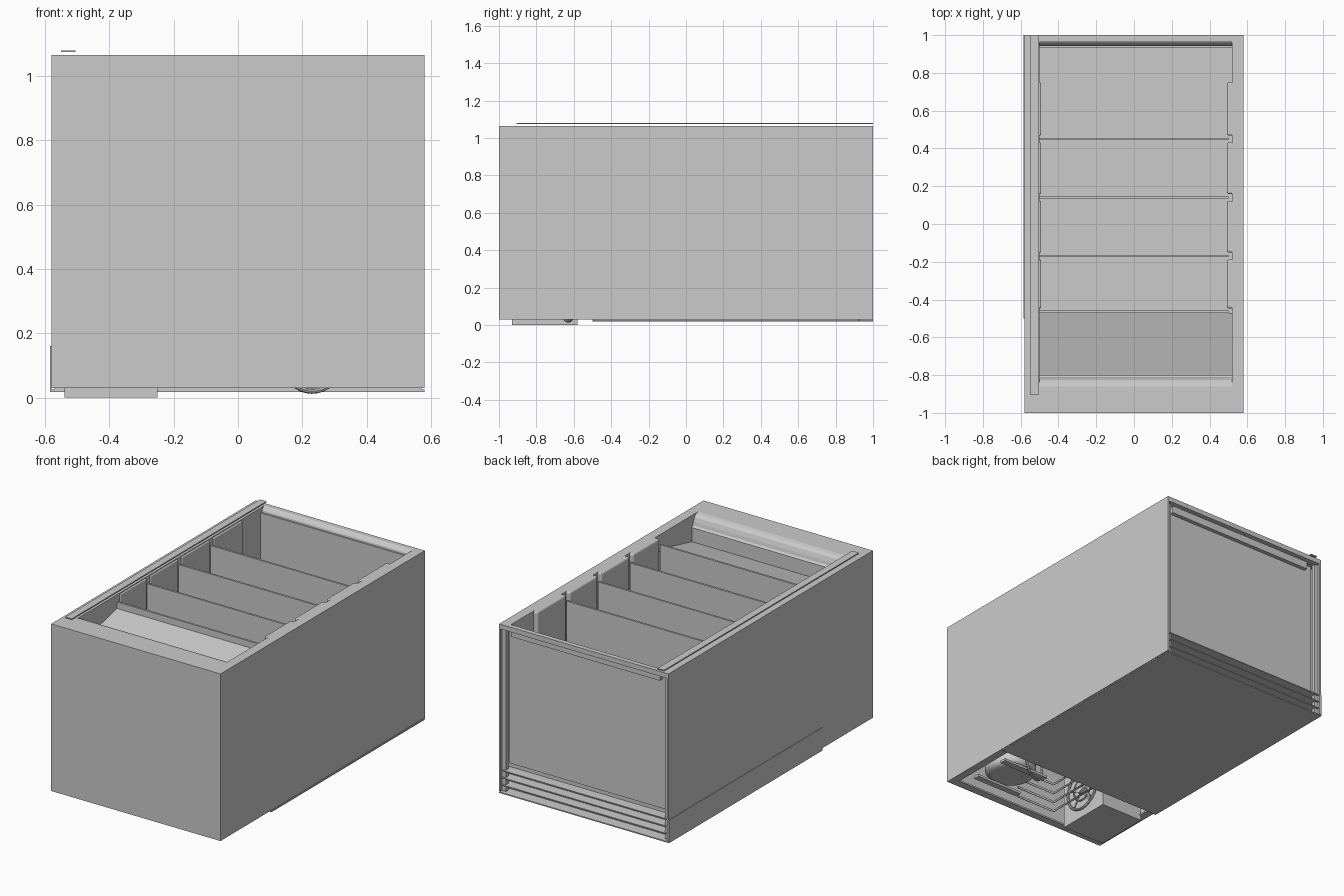
import bpy, bmesh, math
from mathutils import Matrix

if "Cube" in bpy.data.objects:
    bpy.data.objects.remove(bpy.data.objects["Cube"])


def box(name, x0, x1, y0, y1, z0, z1, bevel=0):
    bm = bmesh.new()
    bmesh.ops.create_cube(bm, size=1)
    bm.transform(Matrix.Translation(((x0 + x1) / 2, (y0 + y1) / 2, (z0 + z1) / 2))
                 @ Matrix.Diagonal((x1 - x0, y1 - y0, z1 - z0, 1)))
    me = bpy.data.meshes.new(name)
    bm.to_mesh(me)
    bm.free()
    ob = bpy.data.objects.new(name, me)
    bpy.context.collection.objects.link(ob)
    if bevel:
        m = ob.modifiers.new("bevel", 'BEVEL')
        m.width, m.segments = bevel, 3
    return ob


def extrude_x(name, pts, x0, x1):
    """Solid from a closed (y, z) profile, extruded along x."""
    bm = bmesh.new()
    f = bm.faces.new([bm.verts.new((x0, y, z)) for y, z in pts])
    r = bmesh.ops.extrude_face_region(bm, geom=[f])
    bmesh.ops.translate(bm, vec=(x1 - x0, 0, 0),
                        verts=[v for v in r["geom"] if isinstance(v, bmesh.types.BMVert)])
    bmesh.ops.recalc_face_normals(bm, faces=bm.faces)
    me = bpy.data.meshes.new(name)
    bm.to_mesh(me)
    bm.free()
    ob = bpy.data.objects.new(name, me)
    bpy.context.collection.objects.link(ob)
    return ob


def cylinder(name, loc, r, depth, rot=(0, 0, 0), bevel=0):
    bpy.ops.mesh.primitive_cylinder_add(vertices=32, radius=r, depth=depth, location=loc, rotation=rot)
    ob = bpy.context.object
    ob.name = name
    bpy.ops.object.shade_smooth_by_angle()
    if bevel:
        m = ob.modifiers.new("bevel", 'BEVEL')
        m.width, m.segments = bevel, 4
    return ob


def ring(name, loc, R, r, rot=(0, 0, 0)):
    bpy.ops.mesh.primitive_torus_add(major_radius=R, minor_radius=r, major_segments=32,
                                     minor_segments=8, location=loc, rotation=rot)
    bpy.context.object.name = name
    bpy.ops.object.shade_smooth_by_angle()


def tube(name, pts, r):
    cu = bpy.data.curves.new(name, 'CURVE')
    cu.dimensions, cu.bevel_depth, cu.bevel_resolution = '3D', r, 2
    sp = cu.splines.new('POLY')
    sp.points.add(len(pts) - 1)
    for p, c in zip(sp.points, pts):
        p.co = (*c, 1)
    bpy.context.collection.objects.link(bpy.data.objects.new(name, cu))


TOP = 1.065

# Outer shell: front, sides, rear returns
box("front_panel", -0.58, 0.58, -1, -0.985, 0.03, TOP)
for s, n in ((-1, "left"), (1, "right")):
    a, b = sorted((s * 0.58, s * 0.57))
    box(n + "_side_panel", a, b, -0.985, 1, 0.03, TOP)
    a, b = sorted((s * 0.57, s * 0.545))
    box(n + "_rear_post", a, b, 0.96, 0.985, 0.03, 1.03)
    a, b = sorted((s * 0.57, s * 0.53))
    box(n + "_bottom_flange", a, b, -0.985, -0.5, 0.03, 0.04)
box("front_bottom_flange", -0.57, 0.57, -0.985, -0.95, 0.03, 0.04)

# Top rim
box("left_rim", -0.57, -0.5, -0.86, 0.97, 1.03, TOP)
box("right_rim", 0.52, 0.57, -0.86, 0.97, 1.03, TOP)
box("rear_rim", -0.57, 0.57, 0.97, 1, 1.035, TOP)
box("sliding_strip", -0.55, -0.505, -0.905, 1, 1.074, 1.08)

# Rounded front and rear lips leading into the opening
extrude_x("front_lip", [(-0.985, TOP), (-0.86, TOP), (-0.84, 1.06), (-0.825, 1.045), (-0.815, 1.02),
                        (-0.81, 1.0), (-0.80, 0.99), (-0.80, 0.90), (-0.83, 0.90), (-0.83, 1.0),
                        (-0.87, 1.04), (-0.985, 1.04)], -0.57, 0.57)
extrude_x("rear_lip", [(0.97, TOP), (0.962, 1.06), (0.95, 1.045), (0.945, 1.02), (0.935, 1.01),
                       (0.935, 0.99), (0.97, 0.99)], -0.5, 0.52)

# Inner liner
box("left_liner", -0.54, -0.5, -0.83, 0.94, 0.2, 1.03)
box("right_liner", 0.52, 0.55, -0.83, 0.94, 0.2, 1.03)
box("rear_liner", -0.55, 0.55, 0.935, 0.945, 0.19, 1.035)
box("floor_liner", -0.54, 0.55, -0.47, 0.94, 0.19, 0.21)
extrude_x("sloped_cover", [(-0.81, 0.90), (-0.47, 0.98), (-0.47, 0.97), (-0.81, 0.89)], -0.5, 0.52)

# Dividers and side guide panels
dividers = [-0.465, -0.17, 0.14, 0.45]
for i, y in enumerate(dividers):
    box(f"divider_{i + 1}", -0.5, 0.5, y - 0.006, y + 0.006, 0.2, 1.02)
    y1 = (dividers + [0.768])[i + 1] - 0.018
    box(f"left_guide_{i + 1}", -0.51, -0.492, y + 0.018, y1, 0.21, 1.06, 0.008)
    box(f"right_guide_{i + 1}", 0.492, 0.535, y + 0.018, y1, 0.21, TOP, 0.012)
box("machine_bulkhead", -0.57, 0.57, -0.5, -0.49, 0.02, 0.97)

# Base tray with left upstand, and stacked rear ledges
box("base_plate", -0.58, 0.58, -0.5, 1, 0.018, 0.025)
box("left_upstand", -0.584, -0.58, -0.5, 1, 0.018, 0.16)
for i in range(3):
    z = 0.065 + i * 0.045
    box(f"rear_ledge_{i + 1}", -0.57, 0.57, 0.92, 0.995, z, z + 0.006)
box("rear_lower_panel", -0.57, 0.57, 0.92, 0.93, 0.025, 0.2)

# Machine bay: fan housing, fan, compressor, tubing
box("fan_housing", -0.54, -0.25, -0.93, -0.58, 0, 0.36)
q = math.pi / 2
c = (-0.24, -0.755, 0.18)
ring("fan_guard_outer", c, 0.13, 0.008, (0, q, 0))
ring("fan_guard_inner", c, 0.075, 0.005, (0, q, 0))
cylinder("fan_hub", (-0.235, c[1], c[2]), 0.035, 0.04, (0, q, 0))
for k in range(5):
    blade = box(f"fan_blade_{k + 1}", -0.002, 0.002, -0.025, 0.025, 0.02, 0.12)
    blade.matrix_world = (Matrix.Translation(c) @ Matrix.Rotation(k * math.tau / 5, 4, 'X')
                          @ Matrix.Rotation(0.5, 4, 'Z'))
cylinder("compressor", (0.3, -0.76, 0.21), 0.15, 0.28, bevel=0.04)
ring("compressor_seam", (0.3, -0.76, 0.2), 0.152, 0.008)
for i, y in enumerate((-0.64, -0.88)):
    box(f"compressor_foot_{i + 1}", 0.14, 0.46, y - 0.02, y + 0.02, 0.05, 0.065)
ring("pipe_coil", (0.23, -0.63, 0.12), 0.1, 0.008, (q, 0, 0.4))
for i in range(4):
    z = 0.08 + i * 0.06
    tube(f"condenser_tube_{i + 1}", [(0.1, -0.93, z), (-0.17, -0.93, z), (-0.17, -0.55, z), (0.1, -0.55, z)], 0.007)
